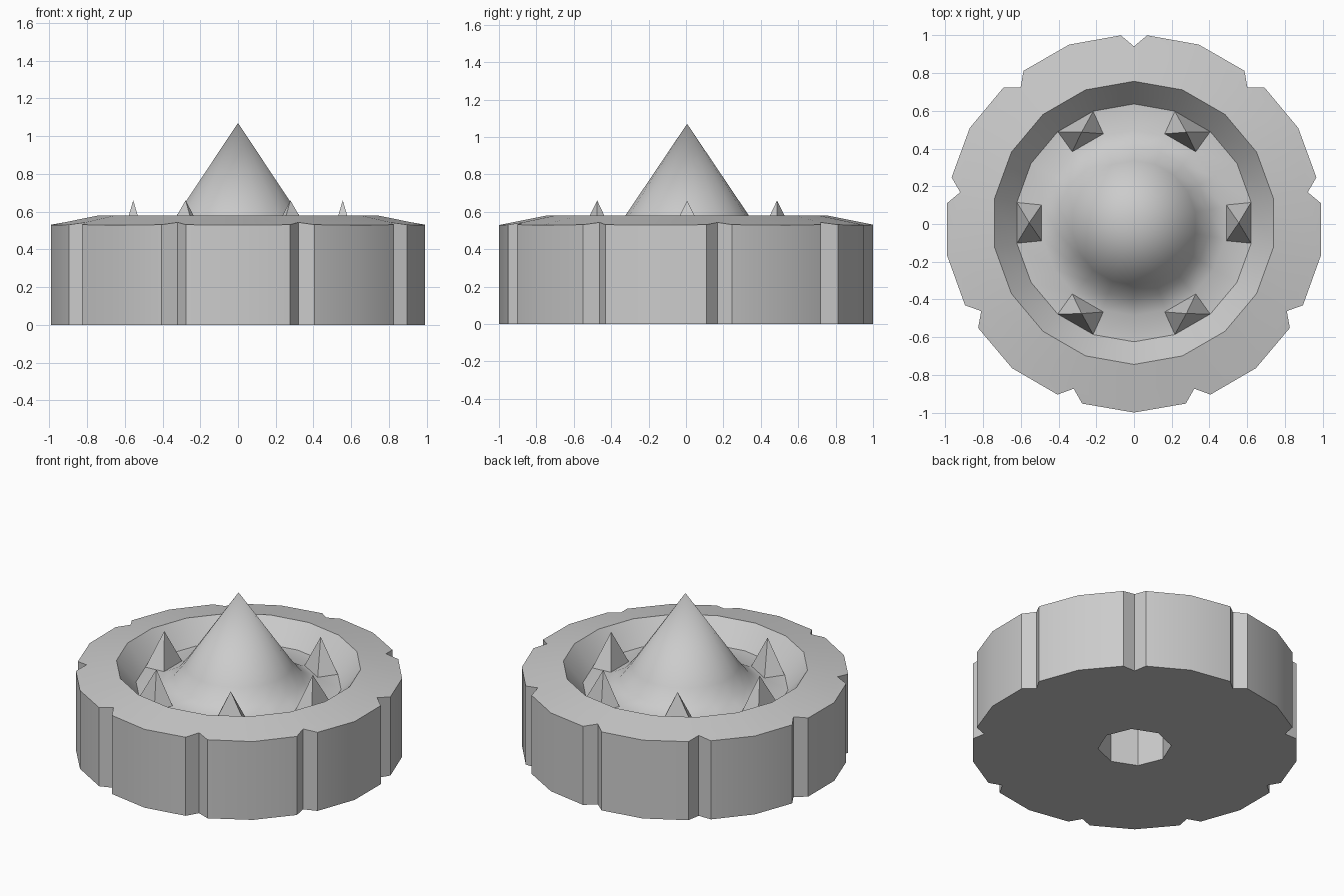
import bpy, bmesh
from math import sin, cos, radians

cube = bpy.data.objects.get("Cube")
if cube:
    bpy.data.objects.remove(cube, do_unlink=True)

CY = 0.006      # shared axis of all parts
FLOOR = 0.44    # height of the dish floor

grey = bpy.data.materials.new("plain grey")
grey.use_nodes = True
colour = (0.6, 0.6, 0.6, 1)
grey.diffuse_color = colour
grey.node_tree.nodes["Principled BSDF"].inputs["Base Color"].default_value = colour


def polar(r, deg, z):
    a = radians(deg)
    return (r * cos(a), CY + r * sin(a), z)


def ring(bm, r, z, sides, start=90):
    return [bm.verts.new(polar(r, start + i * 360 / sides, z)) for i in range(sides)]


def bridge(bm, a, b):
    n = len(a)
    for i in range(n):
        j = (i + 1) % n
        bm.faces.new((a[i], a[j], b[j], b[i]))


def loop_edges(bm, loop):
    found = []
    for i, v in enumerate(loop):
        w = loop[(i + 1) % len(loop)]
        found.append(bm.edges.get((v, w)) or bm.edges.new((v, w)))
    return found


def finish(bm, name, smooth=True):
    bmesh.ops.recalc_face_normals(bm, faces=bm.faces[:])
    mesh = bpy.data.meshes.new(name)
    bm.to_mesh(mesh)
    bm.free()
    mesh.materials.append(grey)
    obj = bpy.data.objects.new(name, mesh)
    bpy.context.collection.objects.link(obj)
    if smooth:
        bpy.ops.object.select_all(action="DESELECT")
        obj.select_set(True)
        bpy.context.view_layer.objects.active = obj
        bpy.ops.object.shade_smooth_by_angle(angle=radians(31))
    return obj


# Notched outer ring: nine repeats of notch, edge, middle, edge
def top_height(r):
    return 0.58 - 0.2 * (r - 0.75)


bm = bmesh.new()
section = [(0, 0.935), (4, 0.996), (20, 1.005), (36, 0.996)]
outline = [(r, 90 + 40 * k + d) for k in range(9) for d, r in section]
low = [bm.verts.new(polar(r, a, 0)) for r, a in outline]
high = [bm.verts.new(polar(r, a, top_height(r))) for r, a in outline]
bridge(bm, low, high)

# Sloping rim and inner wall
lip = ring(bm, 0.75, 0.58, 18)
foot = ring(bm, 0.63, FLOOR, 18)
bridge(bm, lip, foot)
for k in range(18):
    a, b, c = (high[(2 * k + i) % 36] for i in range(3))
    bm.faces.new((lip[k], lip[(k + 1) % 18], c, b, a))

# Octagonal shaft and flat underside
mouth = ring(bm, 0.225, 0, 8)
end = ring(bm, 0.225, 0.42, 8)
bridge(bm, mouth, end)
bm.faces.new(end)
bmesh.ops.triangle_fill(bm, use_beauty=True,
                        edges=loop_edges(bm, low) + loop_edges(bm, mouth))
finish(bm, "notched_ring")

# Dish floor flaring up into the central cone
bm = bmesh.new()
profile = [(0.63, FLOOR), (0.49, FLOOR), (0.40, 0.49), (0.33, 0.58)]
rings = [ring(bm, r, z, 18) for r, z in profile]
for a, b in zip(rings, rings[1:]):
    bridge(bm, a, b)
tip = bm.verts.new((0, CY, 1.07))
top = rings[-1]
for i in range(18):
    bm.faces.new((top[i], top[(i + 1) % 18], tip))
finish(bm, "central_cone")

# Six small pyramids around the cone
for k in range(6):
    a = radians(60 * k)

    def place(out, side, z):
        return (out * cos(a) - side * sin(a), CY + out * sin(a) + side * cos(a), z)

    bm = bmesh.new()
    base = [bm.verts.new(place(out, side, FLOOR))
            for out, side in ((0.49, -0.095), (0.62, -0.108), (0.62, 0.108), (0.49, 0.095))]
    tip = bm.verts.new(place(0.555, 0, 0.66))
    bm.faces.new(base)
    for i in range(4):
        bm.faces.new((base[i], base[(i + 1) % 4], tip))
    finish(bm, f"spike_{k + 1}", smooth=False)
